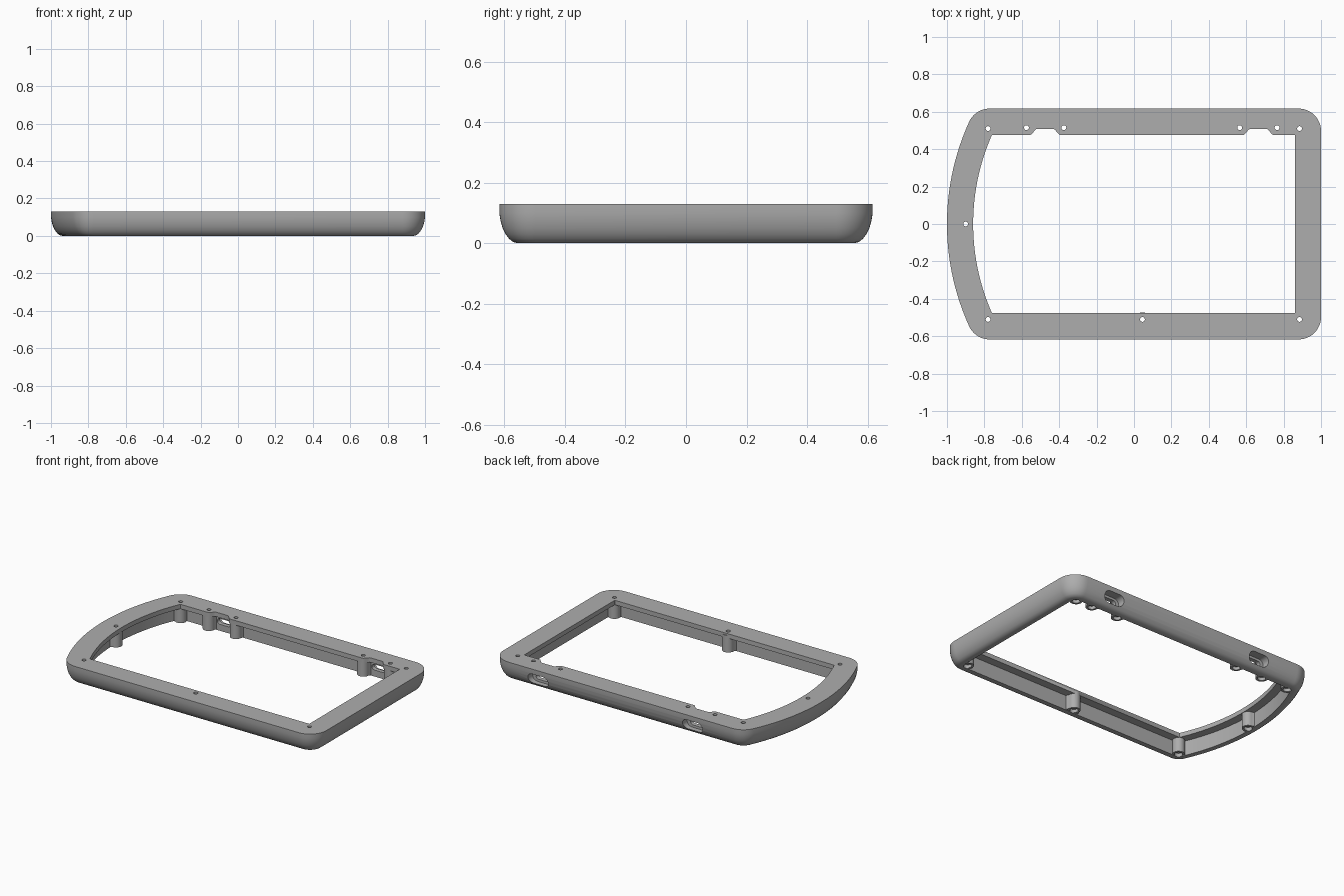
import bpy, bmesh
from math import sin, cos, pi, sqrt, atan2, hypot, asin, radians
from mathutils import Vector

if "Cube" in bpy.data.objects:
    bpy.data.objects.remove(bpy.data.objects["Cube"])

TOP, HALF_Y, BOW_X, BOW_R = 0.13, 0.617, 0.318, 1.318

grey = bpy.data.materials.new("mid grey plastic")
grey.use_nodes = True
colour = (0.42, 0.42, 0.42, 1)
grey.diffuse_color = colour
grey.node_tree.nodes["Principled BSDF"].inputs["Base Color"].default_value = colour


def arc(cx, cy, r, a0, a1, n):
    return [(cx + r * cos(a0 + (a1 - a0) * i / n),
             cy + r * sin(a0 + (a1 - a0) * i / n)) for i in range(n + 1)]


def outline(d):
    """Frame outline moved inward by d: three straight sides and a bowed one."""
    r = max(0.12 - d, 0.002)
    cy, big = HALF_Y - d - r, BOW_R - d
    cxr = 1 - d - r
    cxl = BOW_X - sqrt((big - r) ** 2 - cy ** 2)
    a = atan2(cy, cxl - BOW_X)
    pts = arc(cxr, -cy, r, -pi / 2, 0, 12) + arc(cxr, cy, r, 0, pi / 2, 12)
    pts += arc(cxl, cy, r, pi / 2, a, 10)
    pts += arc(BOW_X, 0, big, a, 2 * pi - a, 40)[1:-1]
    return pts + arc(cxl, -cy, r, -a, -pi / 2, 10)


def make_object(name, bm):
    bmesh.ops.recalc_face_normals(bm, faces=bm.faces)
    mesh = bpy.data.meshes.new(name)
    bm.to_mesh(mesh)
    bm.free()
    mesh.materials.append(grey)
    obj = bpy.data.objects.new(name, mesh)
    bpy.context.collection.objects.link(obj)
    return obj


def loft(name, rings, closed=False):
    """Skin rings of 3D points; cap the ends unless the loft closes on itself."""
    bm = bmesh.new()
    loops = [[bm.verts.new(p) for p in ring] for ring in rings]
    n = len(loops[0])
    for a, b in zip(loops, loops[1:] + (loops[:1] if closed else [])):
        for i in range(n):
            j = (i + 1) % n
            bm.faces.new((a[i], a[j], b[j], b[i]))
    if not closed:
        bm.faces.new(loops[0])
        bm.faces.new(loops[-1])
    return make_object(name, bm)


def combine(target, tool, operation):
    mod = target.modifiers.new(operation.lower(), "BOOLEAN")
    mod.operation, mod.object, mod.solver = operation, tool, "EXACT"
    tool.hide_render = True
    bpy.context.view_layer.objects.active = target
    bpy.ops.object.modifier_apply(modifier=mod.name)
    bpy.data.objects.remove(tool)


def prism(name, pts, z0, z1):
    return loft(name, [[(x, y, z) for x, y in pts] for z in (z0, z1)])


# Hollow frame: rounded outer wall, thin bottom rim, overhanging top flange
section = [(0, TOP), (0, 0.1), (0.004, 0.075), (0.011, 0.05), (0.021, 0.03),
           (0.033, 0.014), (0.046, 0.004), (0.062, 0), (0.085, 0),
           (0.085, 0.1), (0.14, 0.1), (0.14, TOP)]
frame = loft("bezel_frame", [[(x, y, z) for x, y in outline(d)] for d, z in section], True)

# Screw posts: position and the direction toward the wall
ports = (-0.475, 0.665)
posts = [((x, s * 0.51), (sx, s)) for x, sx in ((-0.78, -0.8), (0.885, 1)) for s in (-1, 1)]
posts += [((p + s * 0.1, 0.515), (0, 1)) for p in ports for s in (-1, 1)]
posts += [((0.045, -0.51), (0, -1)), ((-0.9, 0), (-1, 0))]
for (x, y), (dx, dy) in posts:
    a, r = atan2(dy, dx), 0.038
    ux, uy = cos(a), sin(a)
    reach = 0.032
    pts = arc(x, y, r, a + pi / 2, a + 3 * pi / 2, 16)
    # flared root that runs into the wall
    for side in (-1, 1):
        w = side * (r + 0.012)
        pts.append((x + ux * reach - uy * w, y + uy * reach + ux * w))
    combine(frame, prism("screw_post", pts, 0.004, 0.118), "UNION")

# Screw holes with a wider seat at the bottom
for (x, y), _ in posts:
    steps = [(0.025, -0.02), (0.025, 0.025), (0.013, 0.025), (0.013, 0.2)]
    rings = [[(px, py, z) for px, py in arc(x, y, r, 0, 2 * pi, 20)[:-1]] for r, z in steps]
    combine(frame, loft("screw_hole", rings), "DIFFERENCE")


def slot(name, cx, w, h, y0, y1):
    """Rounded slot running through the back wall."""
    r, cz = h / 2, 0.062
    pts = arc(cx + w / 2 - r, cz, r, -pi / 2, pi / 2, 10)
    pts += arc(cx - w / 2 + r, cz, r, pi / 2, 3 * pi / 2, 10)
    return loft(name, [[(x, y, z) for x, z in pts] for y in (y0, y1)])


# Port openings: outer recess, inner slot and the relief in the flange
for p in ports:
    combine(frame, slot("port_recess", p, 0.15, 0.07, 0.56, 0.7), "DIFFERENCE")
    combine(frame, slot("port_slot", p, 0.1, 0.038, 0.5, 0.6), "DIFFERENCE")
    half = [(0.082 - 0.04 * t / 8, 0.476 + 0.033 * (t / 8) ** 2 * (3 - t / 4)) for t in range(9)]
    half = [(0.082, 0.45)] + half
    relief = [(p - x, y) for x, y in half] + [(p + x, y) for x, y in reversed(half)]
    combine(frame, prism("flange_relief", relief, 0.09, 0.2), "DIFFERENCE")

# Smooth curved walls, crisp edges
bpy.ops.object.select_all(action="DESELECT")
frame.select_set(True)
bpy.context.view_layer.objects.active = frame
bpy.ops.object.shade_smooth_by_angle(angle=radians(30))
